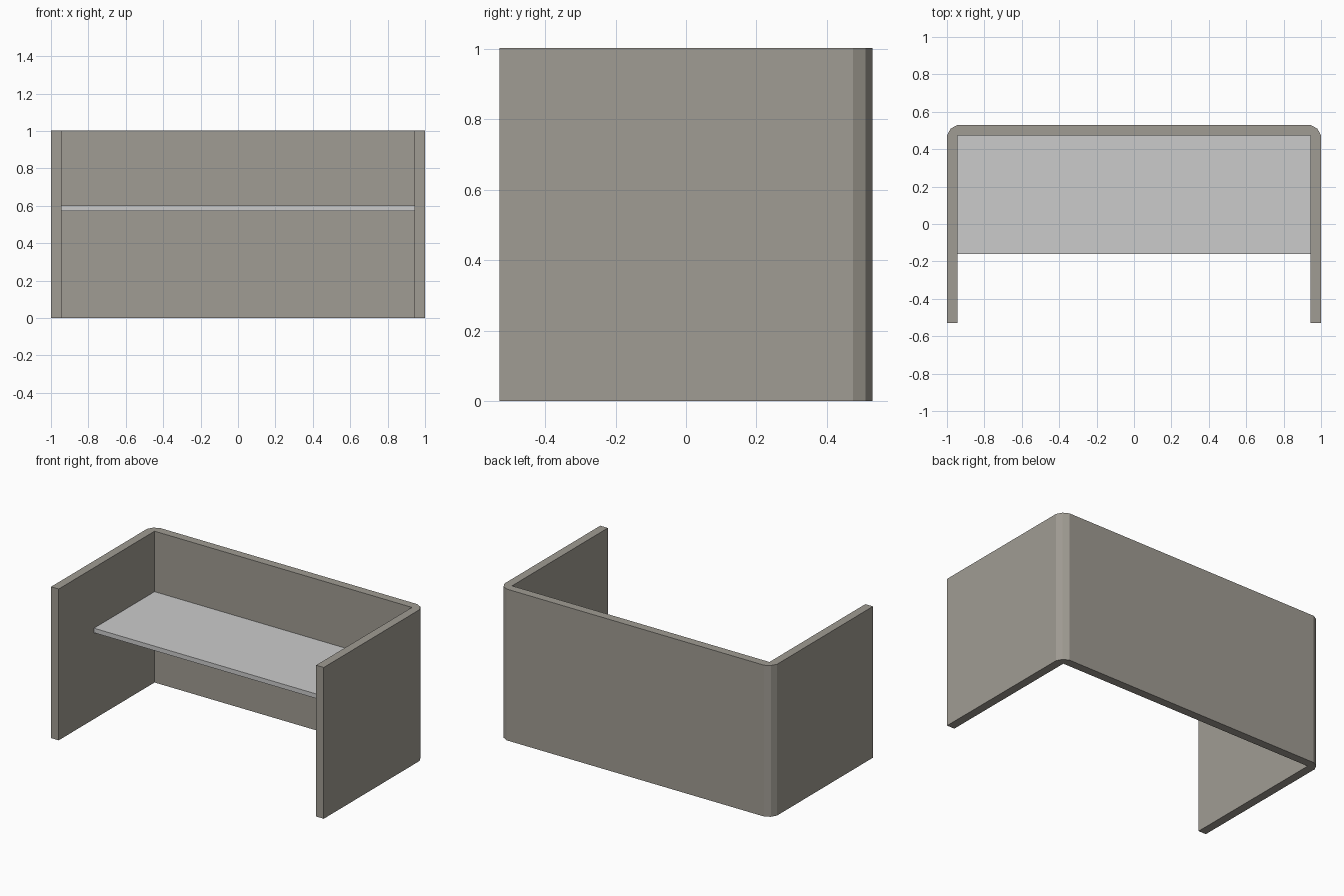
import bpy, bmesh

if "Cube" in bpy.data.objects:
    bpy.data.objects.remove(bpy.data.objects["Cube"])


def material(name, rgb):
    m = bpy.data.materials.new(name)
    m.diffuse_color = (*rgb, 1.0)
    m.use_nodes = True
    m.node_tree.nodes["Principled BSDF"].inputs["Base Color"].default_value = m.diffuse_color
    return m


def extrude_outline(name, outline, z0, z1, mat):
    """Vertical prism from a closed outline seen from above."""
    bm = bmesh.new()
    face = bm.faces.new([bm.verts.new((x, y, z0)) for x, y in outline])
    new = bmesh.ops.extrude_face_region(bm, geom=[face])["geom"]
    top = [v for v in new if isinstance(v, bmesh.types.BMVert)]
    bmesh.ops.translate(bm, verts=top, vec=(0, 0, z1 - z0))
    bmesh.ops.recalc_face_normals(bm, faces=bm.faces[:])
    mesh = bpy.data.meshes.new(name)
    bm.to_mesh(mesh)
    bm.free()
    mesh.materials.append(mat)
    obj = bpy.data.objects.new(name, mesh)
    bpy.context.collection.objects.link(obj)
    return obj


panel_grey = material("warm grey panel", (0.352, 0.332, 0.292))
shelf_grey = material("light grey top", (0.60, 0.60, 0.60))

W, D, H, T = 1.0, 0.53, 1.003, 0.056   # half width, half depth, height, wall
ix, iy = W - T, D - T                  # inner faces
c = 0.036                              # mid point of the two-facet corner

# U-shaped privacy screen: right half outline, mirrored to the left
right = [(ix, iy), (ix, -D), (W, -D), (W, iy), (ix + c, iy + c), (ix, D)]
left = [(-x, y) for x, y in reversed(right)]
extrude_outline("screen_panels", right + left, 0, H, panel_grey)

# Desk top between the panels
extrude_outline("desk_top", [(-ix, -0.16), (ix, -0.16), (ix, iy), (-ix, iy)],
                0.572, 0.602, shelf_grey)
